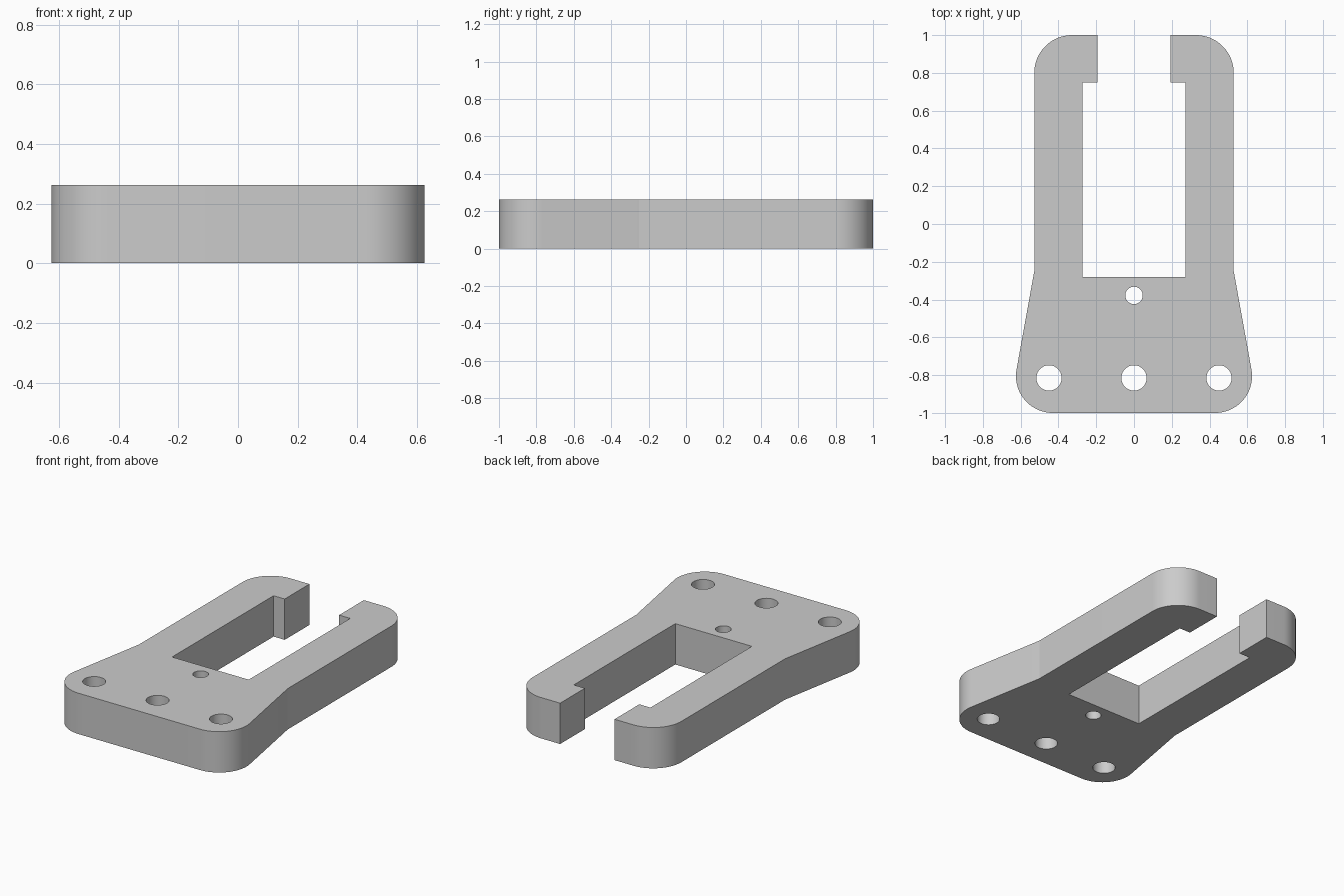
import bpy, bmesh
from math import radians, cos, sin

cube = bpy.data.objects.get("Cube")
if cube:
    bpy.data.objects.remove(cube, do_unlink=True)

HEIGHT = 0.262

grey = bpy.data.materials.new("plain grey")
grey.use_nodes = True
color = (0.6, 0.6, 0.6, 1)
grey.diffuse_color = color
grey.node_tree.nodes["Principled BSDF"].inputs["Base Color"].default_value = color


def arc(cx, cy, r, start, end, steps=20):
    angles = [radians(start + (end - start) * i / steps) for i in range(steps + 1)]
    return [(cx + r * cos(a), cy + r * sin(a)) for a in angles]


def extrude_profile(name, points, low, high):
    bm = bmesh.new()
    face = bm.faces.new([bm.verts.new((x, y, low)) for x, y in points])
    result = bmesh.ops.extrude_face_region(bm, geom=[face])
    top = [v for v in result["geom"] if isinstance(v, bmesh.types.BMVert)]
    bmesh.ops.translate(bm, verts=top, vec=(0, 0, high - low))
    bmesh.ops.recalc_face_normals(bm, faces=bm.faces)
    mesh = bpy.data.meshes.new(name)
    bm.to_mesh(mesh)
    bm.free()
    obj = bpy.data.objects.new(name, mesh)
    bpy.context.collection.objects.link(obj)
    mesh.materials.append(grey)
    return obj


# Half outline: flared base, straight arm, rounded end, hooked tip, slot
half = arc(0.43, -0.805, 0.195, -90, 10)
half += [(0.528, -0.25)]
half += arc(0.328, 0.8, 0.2, 0, 90)
half += [(0.193, 1), (0.193, 0.749), (0.272, 0.749), (0.272, -0.28)]
outline = half + [(-x, y) for x, y in reversed(half)]
body = extrude_profile("slotted_bracket", outline, 0, HEIGHT)

# Screw holes: a row of three across the base and a small one by the slot
holes = [(-0.45, -0.815, 0.067), (0, -0.815, 0.067), (0.45, -0.815, 0.067), (0, -0.378, 0.046)]
cutters = []
for x, y, r in holes:
    cutter = extrude_profile("hole_cutter", arc(x, y, r, 0, 352.5, 47), -0.1, HEIGHT + 0.1)
    cutter.hide_render = True
    mod = body.modifiers.new("screw_hole", "BOOLEAN")
    mod.operation = "DIFFERENCE"
    mod.solver = "EXACT"
    mod.object = cutter
    cutters.append(cutter)

# Bake the holes, then drop the cutters
bpy.ops.object.select_all(action="DESELECT")
body.select_set(True)
bpy.context.view_layer.objects.active = body
for mod in list(body.modifiers):
    bpy.ops.object.modifier_apply(modifier=mod.name)
for cutter in cutters:
    bpy.data.objects.remove(cutter, do_unlink=True)

bpy.ops.object.shade_smooth_by_angle(angle=radians(9))
